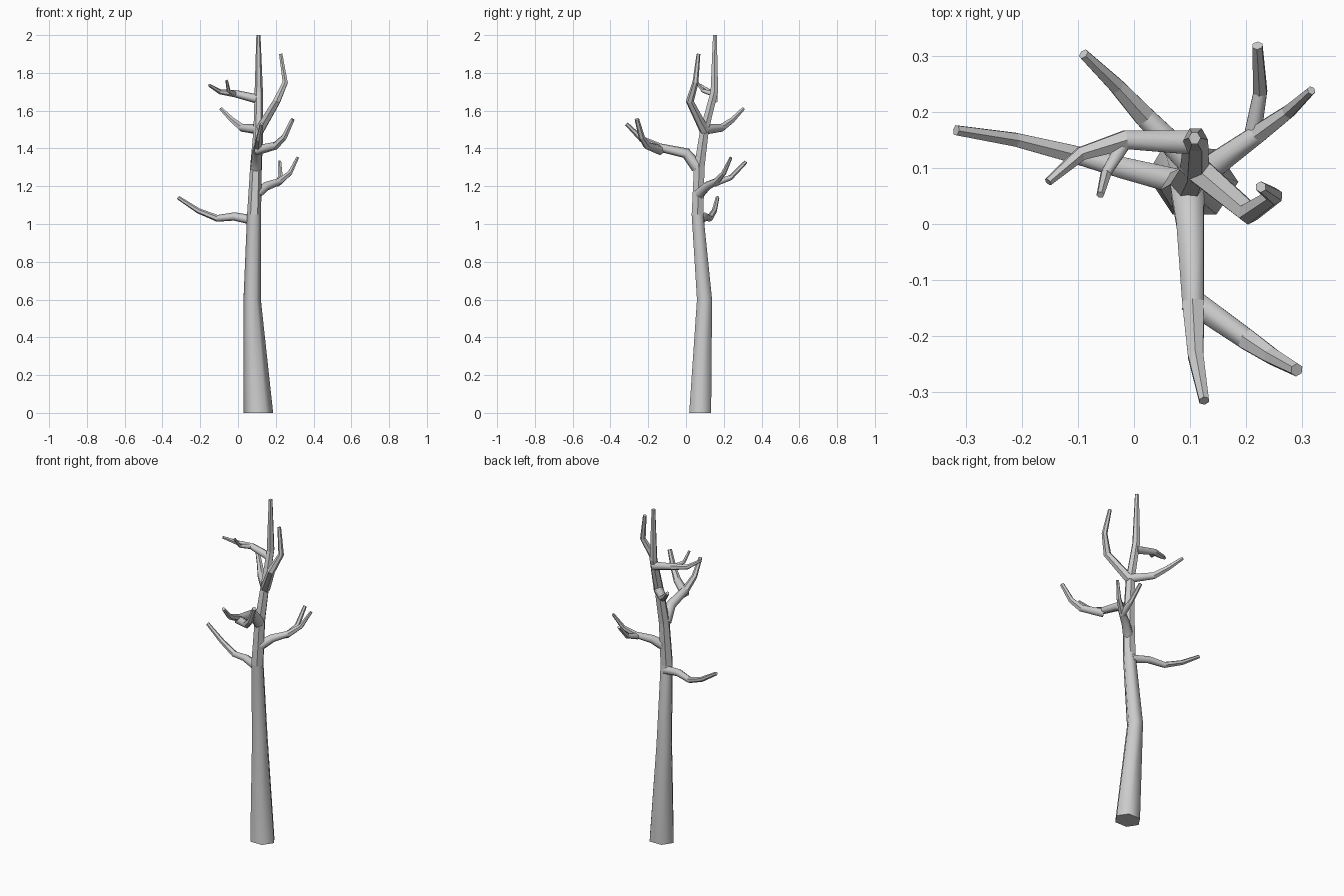
import bpy, bmesh, math
from mathutils import Vector

cube = bpy.data.objects.get("Cube")
if cube:
    bpy.data.objects.remove(cube, do_unlink=True)

# One plain bark colour
bark = bpy.data.materials.new("pale_grey_bark")
bark.use_nodes = True
COLOUR = (0.6, 0.6, 0.6, 1)
bark.diffuse_color = COLOUR
bark.node_tree.nodes["Principled BSDF"].inputs["Base Color"].default_value = COLOUR

SIDES = 6
ANGLES = [2 * math.pi * i / SIDES for i in range(SIDES)]


def skin(name, rings, smooth_spans):
    """Join rings of points into a capped tube; the first spans are smooth."""
    bm = bmesh.new()
    loops = [[bm.verts.new(p) for p in ring] for ring in rings]
    for k, (a, b) in enumerate(zip(loops, loops[1:])):
        for i in range(SIDES):
            j = (i + 1) % SIDES
            face = bm.faces.new((a[i], a[j], b[j], b[i]))
            face.smooth = k < smooth_spans
    bm.faces.new(loops[0][::-1])
    bm.faces.new(loops[-1])
    bmesh.ops.recalc_face_normals(bm, faces=bm.faces)
    mesh = bpy.data.meshes.new(name)
    bm.to_mesh(mesh)
    bm.free()
    mesh.materials.append(bark)
    obj = bpy.data.objects.new(name, mesh)
    bpy.context.collection.objects.link(obj)


def branch(name, r0, r1, *points, smooth_spans=1):
    """Six-sided limb along a path, tapering from r0 to r1."""
    pts = [Vector(p) for p in points]
    n = len(pts) - 1
    dirs = [(b - a).normalized() for a, b in zip(pts, pts[1:])]
    tangents = [dirs[0]] + [(a + b).normalized() for a, b in zip(dirs, dirs[1:])] + [dirs[-1]]
    side = tangents[0].cross(Vector((0, 0, 1))).normalized()
    rings = []
    for k, (p, t) in enumerate(zip(pts, tangents)):
        if k:
            side = tangents[k - 1].rotation_difference(t) @ side
        up = side.cross(t)
        r = r0 + (r1 - r0) * k / n
        rings.append([p + r * (math.cos(a) * up + math.sin(a) * side) for a in ANGLES])
    skin(name, rings, smooth_spans)


# Trunk: centre x, centre y, height, half width, half depth
trunk = [(.108, .075, 0, .078, .058), (.075, .098, .6, .046, .040),
         (.085, .061, 1.05, .037, .031), (.095, .070, 1.3, .031, .028),
         (.108, .098, 1.5, .026, .023), (.110, .150, 1.7, .022, .020),
         (.108, .153, 2, .011, .010)]
skin("trunk", [[(x + w * math.cos(a), y + d / math.cos(math.pi / 6) * math.sin(a), z)
                for a in ANGLES] for x, y, z, w, d in trunk], 2)

# Main limbs, lowest first
branch("low_right_branch", .026, .010, (.08, .075, 1.02), (-.02, .10, 1.04),
       (-.11, .125, 1.03), (-.21, .15, 1.07), (-.317, .167, 1.14), smooth_spans=2)
branch("low_left_branch", .030, .008, (.10, .07, 1.16), (.15, .11, 1.20),
       (.22, .16, 1.225), (.275, .20, 1.27), (.316, .238, 1.352), smooth_spans=2)
branch("front_branch", .034, .010, (.095, .06, 1.30), (.10, .0, 1.375),
       (.105, -.14, 1.405), (.11, -.235, 1.45), (.125, -.315, 1.53), smooth_spans=2)
branch("back_branch", .027, .010, (.11, .10, 1.50), (.02, .19, 1.51),
       (-.03, .245, 1.55), (-.09, .303, 1.61))
branch("upper_left_branch", .027, .010, (.11, .10, 1.49), (.205, .02, 1.65),
       (.25, .05, 1.75), (.226, .066, 1.9), smooth_spans=0)
branch("upper_right_branch", .025, .008, (.11, .145, 1.66), (-.015, .15, 1.69),
       (-.095, .125, 1.70), (-.153, .075, 1.735))

# Twigs growing from the limbs
branch("low_left_twig", .018, .010, (.21, .15, 1.215), (.225, .235, 1.245), (.22, .318, 1.33))
branch("front_twig", .026, .012, (.10, -.135, 1.39), (.20, -.205, 1.415),
       (.245, -.235, 1.46), (.29, -.26, 1.555))
branch("upper_right_twig", .014, .007, (-.02, .14, 1.69), (-.05, .09, 1.705), (-.06, .052, 1.76))
